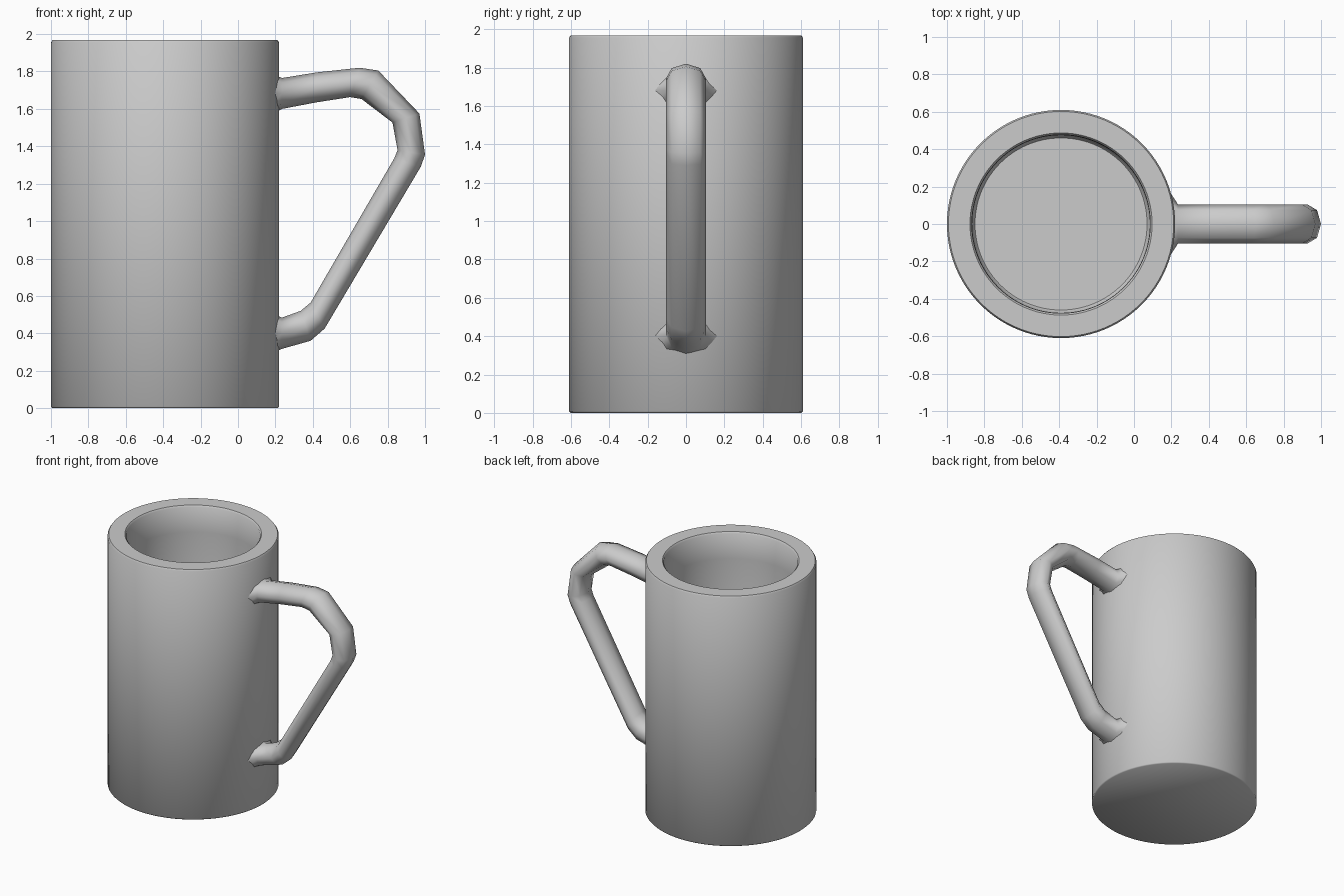
import bpy, bmesh
from math import sin, cos, pi, radians

if "Cube" in bpy.data.objects:
    bpy.data.objects.remove(bpy.data.objects["Cube"])


def loft(name, rings, angle):
    """Skin a list of equal closed rings, cap both ends, shade smooth by angle."""
    bm = bmesh.new()
    loops = [[bm.verts.new(p) for p in ring] for ring in rings]
    n = len(rings[0])
    for a, b in zip(loops, loops[1:]):
        for i in range(n):
            j = (i + 1) % n
            bm.faces.new((a[i], a[j], b[j], b[i]))
    bm.faces.new(loops[0])
    bm.faces.new(loops[-1])
    bmesh.ops.recalc_face_normals(bm, faces=bm.faces)
    mesh = bpy.data.meshes.new(name)
    bm.to_mesh(mesh)
    bm.free()
    obj = bpy.data.objects.new(name, mesh)
    bpy.context.collection.objects.link(obj)
    bpy.context.view_layer.objects.active = obj
    obj.select_set(True)
    bpy.ops.object.shade_smooth_by_angle(angle=radians(angle))
    obj.select_set(False)
    return obj


def circle(r, z, n=96):
    return [(-0.39 + r * cos(2 * pi * i / n), r * sin(2 * pi * i / n), z)
            for i in range(n)]


def section(outer, inner, half_width, n=8):
    """Octagonal handle section spanning an outer and inner (x, z) point."""
    cx, cz = (outer[0] + inner[0]) / 2, (outer[1] + inner[1]) / 2
    dx, dz = outer[0] - cx, outer[1] - cz
    return [(cx + dx * cos(2 * pi * i / n), half_width * sin(2 * pi * i / n),
             cz + dz * cos(2 * pi * i / n)) for i in range(n)]


# Hollow cup: outside wall, softened rim, inside wall and floor
profile = [(0.602, 0), (0.61, 0.008), (0.61, 1.955), (0.602, 1.967),
           (0.487, 1.967), (0.477, 1.955), (0.475, 1.76), (0.475, 0.15),
           (0.46, 0.13)]
loft("cup", [circle(r, z) for r, z in profile], 50)

# Handle: outer point, inner point and half width, flared where it meets the cup
path = [((0.16, 1.80), (0.16, 1.56), 0.22),
        ((0.235, 1.765), (0.235, 1.60), 0.105),
        ((0.42, 1.795), (0.42, 1.635), 0.105),
        ((0.65, 1.82), (0.60, 1.663), 0.105),
        ((0.75, 1.805), (0.66, 1.653), 0.105),
        ((0.97, 1.575), (0.826, 1.527), 0.105),
        ((1.0, 1.355), (0.853, 1.38), 0.105),
        ((0.977, 1.29), (0.835, 1.335), 0.105),
        ((0.463, 0.425), (0.388, 0.564), 0.105),
        ((0.388, 0.36), (0.335, 0.52), 0.105),
        ((0.235, 0.317), (0.235, 0.484), 0.105),
        ((0.16, 0.28), (0.16, 0.52), 0.22)]
loft("handle", [section(*p) for p in path], 65)
